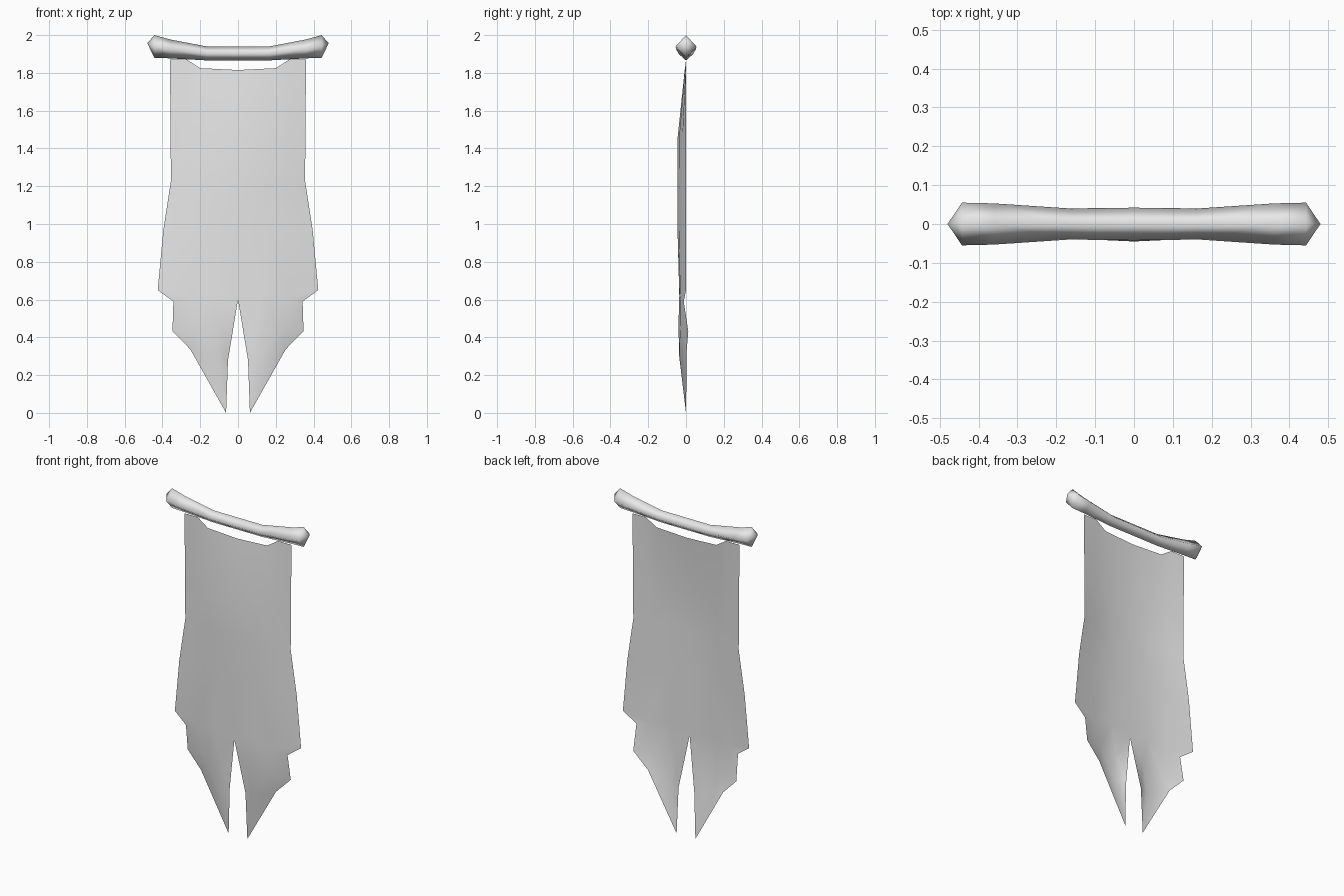
import bpy

if "Cube" in bpy.data.objects:
    bpy.data.objects.remove(bpy.data.objects["Cube"])

grey = bpy.data.materials.new("plain_grey")
grey.use_nodes = True
grey.diffuse_color = (0.8, 0.8, 0.8, 1)
grey.node_tree.nodes["Principled BSDF"].inputs["Base Color"].default_value = (0.8, 0.8, 0.8, 1)


def mirrored_half(name, verts, faces):
    """Smooth mesh from its +x half, mirrored across x = 0."""
    mesh = bpy.data.meshes.new(name)
    mesh.from_pydata(verts, [], faces)
    mesh.materials.append(grey)
    mesh.shade_smooth()
    obj = bpy.data.objects.new(name, mesh)
    bpy.context.collection.objects.link(obj)
    mirror = obj.modifiers.new("Mirror", "MIRROR")
    mirror.use_clip = True
    mirror.merge_threshold = 0.0005
    return obj


# Crossbar: four-sided sections (x, top z, bottom z, half depth) closed by a pointed end
sections = [(0, 1.94, 1.866, 0.042), (0.165, 1.94, 1.866, 0.040),
            (0.36, 1.977, 1.877, 0.053), (0.443, 2.0, 1.88, 0.055)]
verts, faces = [], []
for x, top, bottom, depth in sections:
    mid = (top + bottom) / 2
    verts += [(x, 0, top), (x, -depth, mid), (x, 0, bottom), (x, depth, mid)]
for r in range(len(sections) - 1):
    for k in range(4):
        a, b = r * 4 + k, r * 4 + (k + 1) % 4
        faces.append((a, a + 4, b + 4, b)[::-1])
tip = len(verts)
verts.append((0.48, 0, 1.957))
last = tip - 4
faces += [(last + k, last + (k + 1) % 4, tip) for k in range(4)]
mirrored_half("crossbar", verts, faces)

# Cloth: upper sheet in rows of four points, from the centre to the side edge
rows = [
    [(0, -0.007, 1.815), (0.2, -0.005, 1.825), (0.27, 0, 1.87), (0.36, 0, 1.87)],
    [(0, -0.045, 1.45), (0.15, -0.037, 1.45), (0.26, -0.02, 1.45), (0.357, 0, 1.45)],
    [(0, -0.045, 1.23), (0.15, -0.038, 1.23), (0.26, -0.022, 1.23), (0.355, 0, 1.23)],
    [(0, -0.045, 0.97), (0.15, -0.038, 0.97), (0.28, -0.022, 0.97), (0.395, 0, 0.97)],
    [(0, -0.035, 0.6), (0.13, -0.035, 0.64), (0.26, -0.03, 0.61), (0.425, 0, 0.65)],
]
verts = [p for row in rows for p in row]
faces = [(r * 4 + c, r * 4 + 4 + c, r * 4 + 5 + c, r * 4 + 1 + c)
         for r in range(4) for c in range(3)]

# Torn and folded lower tail
e0, e1, e2, e4 = 16, 17, 18, 19
notch, f1, f2, f3, g0, g1, g2, point = range(20, 28)
verts += [(0.342, -0.012, 0.59), (0.10, -0.040, 0.46), (0.22, -0.030, 0.45),
          (0.347, 0.012, 0.432), (0.053, -0.004, 0.28), (0.12, -0.036, 0.30),
          (0.253, 0.004, 0.337), (0.063, 0, 0.0)]
faces += [(e2, notch, e4), (e0, g0, f1), (g0, g1, f1), (e0, f1, e1),
          (e1, f1, f2, e2), (e2, f2, f3, notch), (f1, g1, f2),
          (f2, g1, g2, f3), (g0, point, g1), (g1, point, g2)]
mirrored_half("banner_cloth", verts, faces)
